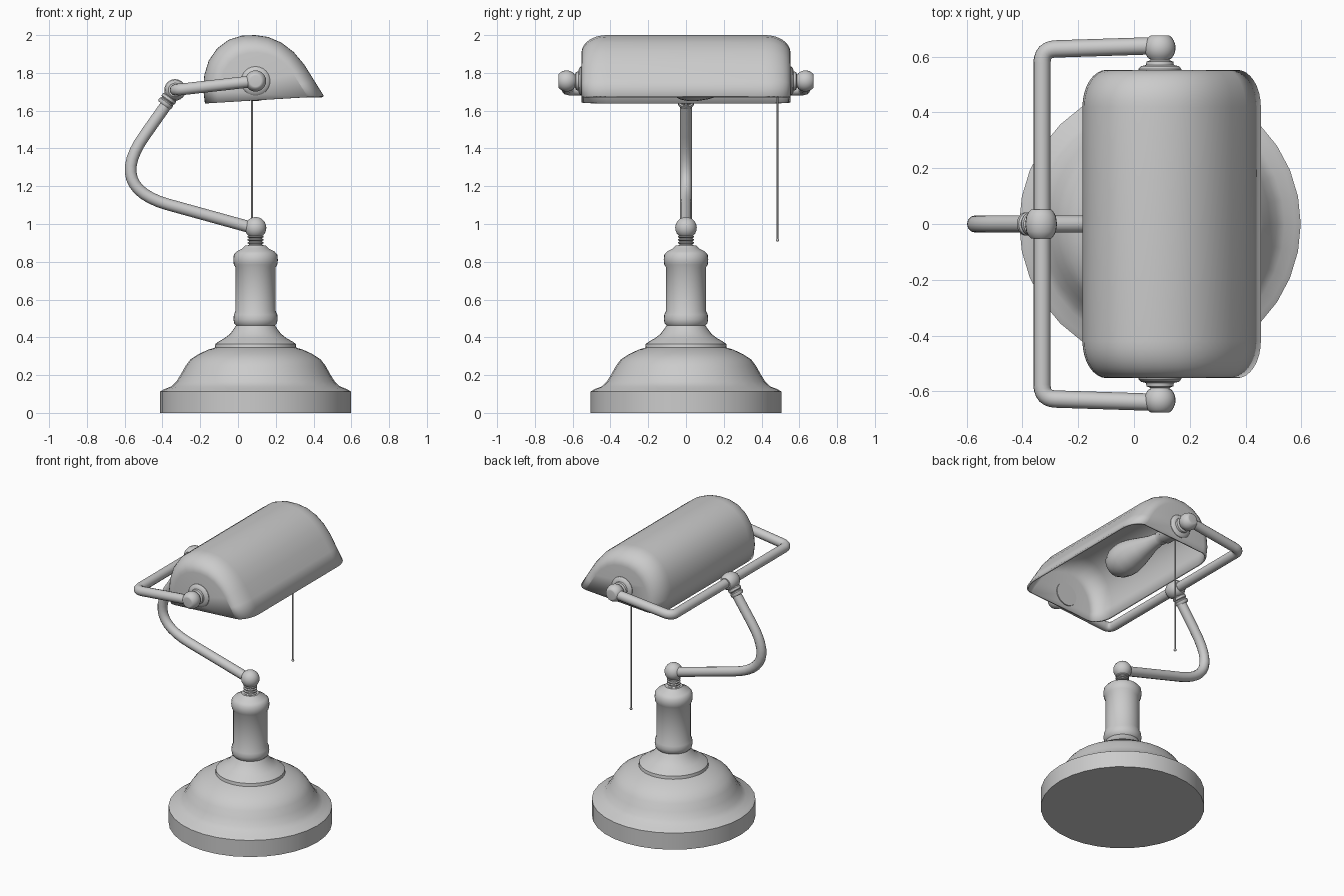
import bpy, bmesh, math
from mathutils import Vector

if "Cube" in bpy.data.objects:
    bpy.data.objects.remove(bpy.data.objects["Cube"])

grey = bpy.data.materials.new("plain grey")
grey.diffuse_color = (0.6, 0.6, 0.6, 1)
grey.use_nodes = True
grey.node_tree.nodes["Principled BSDF"].inputs["Base Color"].default_value = grey.diffuse_color


def finish(name, bm, angle=38):
    me = bpy.data.meshes.new(name)
    bm.to_mesh(me)
    bm.free()
    for p in me.polygons:
        p.use_smooth = True
    me.set_sharp_from_angle(angle=math.radians(angle))
    me.materials.append(grey)
    ob = bpy.data.objects.new(name, me)
    bpy.context.collection.objects.link(ob)
    return ob


def lathe(name, profile, loc, axis=(0, 0, 1), seg=32, angle=38):
    """Spin (radius, height) points around an axis starting at loc."""
    rot = Vector(axis).to_track_quat('Z', 'Y')
    bm = bmesh.new()
    rings = []
    for r, h in profile:
        rings.append([bm.verts.new(Vector(loc) + rot @ Vector(
            (r * math.cos(2 * math.pi * i / seg), r * math.sin(2 * math.pi * i / seg), h)))
            for i in range(seg)])
    for a, b in zip(rings, rings[1:]):
        for i in range(seg):
            j = (i + 1) % seg
            bm.faces.new((a[i], a[j], b[j], b[i]))
    bmesh.ops.remove_doubles(bm, verts=bm.verts, dist=1e-5)
    bmesh.ops.recalc_face_normals(bm, faces=bm.faces)
    return finish(name, bm, angle)


def ball(r, centre, start=-90, end=90, n=12):
    """Arc of (radius, height) points for use in a lathe profile."""
    angs = [math.radians(start + (end - start) * i / n) for i in range(n + 1)]
    return [(r * math.cos(a), centre + r * math.sin(a)) for a in angs]


def bend(a, corner, b, n=12):
    a, c, b = Vector(a), Vector(corner), Vector(b)
    return [a * (1 - t) ** 2 + c * 2 * t * (1 - t) + b * t * t
            for t in (i / n for i in range(n + 1))]


def tube(name, pts, radius):
    cu = bpy.data.curves.new(name, 'CURVE')
    cu.dimensions = '3D'
    cu.bevel_depth = radius
    cu.bevel_resolution = 4
    cu.use_fill_caps = True
    sp = cu.splines.new('POLY')
    sp.points.add(len(pts) - 1)
    for p, q in zip(sp.points, pts):
        p.co = (*q, 1)
    cu.materials.append(grey)
    ob = bpy.data.objects.new(name, cu)
    bpy.context.collection.objects.link(ob)
    bpy.ops.object.select_all(action='DESELECT')
    ob.select_set(True)
    bpy.context.view_layer.objects.active = ob
    bpy.ops.object.convert(target='MESH')
    bpy.ops.object.shade_smooth_by_angle(angle=math.radians(40))


CX = 0.093      # axis of base, post and shade pivot
PZ = 1.757      # height of shade pivot

# Stepped round base
lathe("base", [(0, 0), (.505, 0), (.505, .113), (.485, .125), (.447, .14), (.42, .165),
               (.395, .205), (.37, .25), (.345, .283), (.30, .312), (.25, .335), (.216, .345),
               (.213, .365), (.195, .378), (.165, .395), (.135, .418), (.115, .445),
               (.1, .468), (0, .468)], (CX, 0, 0), angle=30)

# Turned post
lathe("post", [(0, .46), (.1, .46), (.113, .473), (.117, .495), (.115, .52), (.106, .54),
               (.106, .77), (.115, .785), (.118, .81), (.115, .838), (.1, .855), (.07, .87),
               (.055, .885), (0, .885)], (CX, 0, 0))

# Ribbed neck and lower ball joint
neck = [(0, .87)]
for k in range(4):
    z = .878 + k * .016
    neck += [(.034, z), (.042, z + .004), (.042, z + .009), (.034, z + .013)]
lathe("neck", neck + [(.034, .95), (0, .95)], (CX, 0, 0), seg=24)
lathe("lower_ball_joint", ball(.057, .98), (CX, 0, 0), seg=24)

# Bent arm
tube("arm", [(CX, 0, .975)] + bend((-.37, 0, 1.103), (-.694, 0, 1.194), (-.49, 0, 1.475))
     + [(-.338, 0, 1.69)], .031)
up = Vector((.16, 0, .225)).normalized()
lathe("arm_collar", [(0, 0), (.036, 0), (.042, .008), (.042, .02), (.036, .026), (.036, .03),
                     (.042, .036), (.042, .05), (.034, .058), (0, .058)],
      Vector((-.333, 0, 1.71)) - up * .1, up, 24)

# Upper joint around the yoke bar
lathe("upper_joint", [(0, -.052), (.036, -.052), (.044, -.044), (.053, -.028), (.057, 0),
                      (.053, .028), (.044, .044), (.036, .052), (0, .052)],
      (-.333, 0, 1.71), (0, 1, 0), 24)

# Yoke holding both ends of the shade
path = []
for s in (-1, 1):
    end = (CX, s * .64, PZ)
    part = [end] + bend((-.28, s * .628, 1.715), (-.33, s * .627, 1.71), (-.33, s * .577, 1.71), 6)
    path += part if s < 0 else part[::-1]
tube("yoke", path, .031)

# Pivot knobs with stepped flanges
for s, side in ((-1, "front"), (1, "back")):
    lathe(side + "_pivot_knob",
          [(0, .535), (.077, .535), (.077, .556), (.068, .566), (.05, .57), (.048, .582),
           (.034, .588), (.036, .592)] + ball(.056, .632, -45, 50, 8) + [(.03, .676), (0, .676)],
          (CX, 0, PZ), (0, s, 0), 24)

# Trough shade: one section, shrunk towards its rim line at the rounded ends
section = [(-.175, 1.638), (-.185, 1.72), (-.178, 1.79), (-.155, 1.865), (-.11, 1.93),
           (-.05, 1.975), (.02, 1.997), (.09, 2.0), (.16, 1.99), (.23, 1.96), (.295, 1.91),
           (.35, 1.845), (.40, 1.765), (.455, 1.677)]
mid = (.14, 1.6575)
half = [(.42 + .133 * math.sin(a), 1 - .27 * (1 - math.cos(a)))
        for a in (math.pi / 2 * i / 8 for i in range(9))]
stations = [(-y, k) for y, k in half[::-1]] + half
bm = bmesh.new()
rows = [[bm.verts.new((mid[0] + k * (x - mid[0]), y, mid[1] + k * (z - mid[1])))
         for x, z in section] for y, k in stations]
for a, b in zip(rows, rows[1:]):
    for i in range(len(section) - 1):
        bm.faces.new((a[i], a[i + 1], b[i + 1], b[i]))
bm.faces.new(rows[0])
cap = bm.faces.new(rows[-1])
bmesh.ops.recalc_face_normals(bm, faces=bm.faces)
if cap.normal.y < 0:
    bmesh.ops.reverse_faces(bm, faces=bm.faces)
shade = finish("shade", bm)
solid = shade.modifiers.new("thickness", 'SOLIDIFY')
solid.thickness = .012
solid.offset = -1

# Lamp socket and bulb lying along the shade
lathe("socket", [(0, 0), (.055, 0), (.055, .13), (.045, .145), (.045, .18), (0, .18)],
      (CX, .545, PZ), (0, -1, 0), 24)
lathe("bulb", [(0, .14), (.04, .14), (.042, .2), (.052, .27), (.075, .35), (.097, .43),
               (.107, .49), (.107, .53), (.098, .575), (.078, .615), (.05, .64), (.025, .65),
               (0, .653)], (CX, .545, PZ), (0, -1, 0), 24)

# Pull cord
lathe("pull_cord", [(0, .915), (.005, .915), (.005, 1.74), (0, 1.74)], (.075, .484, 0), seg=8)
lathe("pull_cord_bead", ball(.009, .915, n=6), (.075, .484, 0), seg=10)
